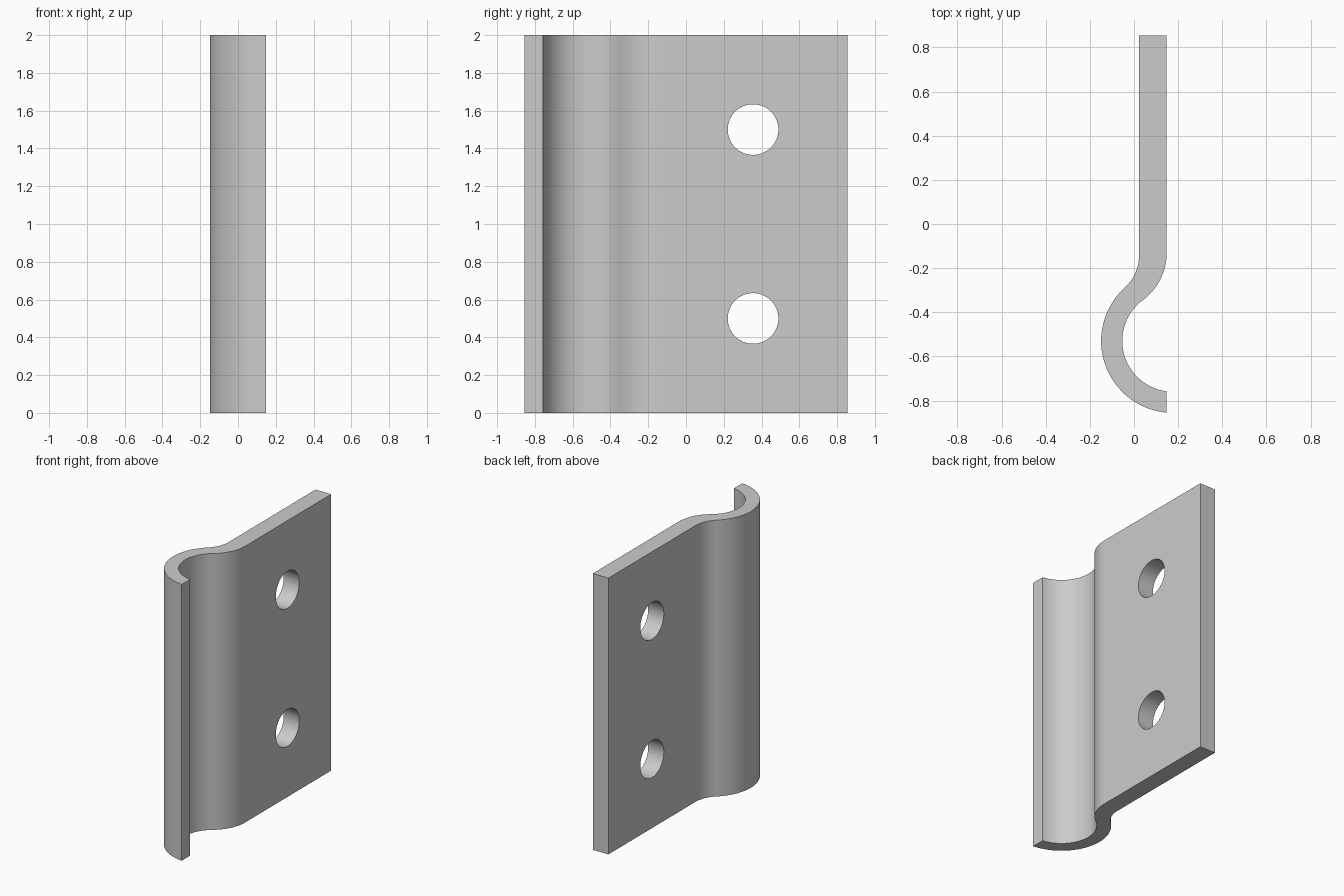
import bpy
import bmesh
from math import acos, cos, pi, sin, sqrt
from mathutils import Matrix

if "Cube" in bpy.data.objects:
    bpy.data.objects.remove(bpy.data.objects["Cube"], do_unlink=True)

HEIGHT = 2.0
X_MAX, X_IN, Y_MAX = 0.148, 0.023, 0.855      # flat leaf faces and end
CX, CY = 0.177, -0.53                         # centre of the rolled hook
R_OUT, R_IN = 0.326, 0.23
HOLE_Y, HOLE_R = 0.355, 0.134

grey = bpy.data.materials.new("plain_grey")
grey.use_nodes = True
colour = (0.6, 0.6, 0.6, 1)
grey.diffuse_color = colour
grey.node_tree.nodes["Principled BSDF"].inputs["Base Color"].default_value = colour


def arc(cx, cy, r, a0, a1, n):
    steps = [a0 + (a1 - a0) * i / n for i in range(n + 1)]
    return [(cx + r * cos(a), cy + r * sin(a)) for a in steps]


def side(leaf_x, hook_r, bend_r):
    """One side of the profile: leaf end, tangent bend, then the hook."""
    bend_x = leaf_x - bend_r
    reach = hook_r + bend_r
    turn = acos((CX - bend_x) / reach)
    bend_y = CY + reach * sin(turn)
    stop = pi + acos((CX - X_MAX) / hook_r)   # hook is trimmed at the leaf face
    points = [(leaf_x, Y_MAX)]
    points += arc(bend_x, bend_y, bend_r, 0, -turn, 16)
    points += arc(CX, CY, hook_r, pi - turn, stop, 48)[1:]
    return points


def finish(bm, name):
    bmesh.ops.recalc_face_normals(bm, faces=bm.faces)
    mesh = bpy.data.meshes.new(name)
    bm.to_mesh(mesh)
    bm.free()
    obj = bpy.data.objects.new(name, mesh)
    bpy.context.collection.objects.link(obj)
    mesh.materials.append(grey)
    return obj


# Hinge leaf: extruded profile
profile = side(X_IN, R_OUT, 0.2) + side(X_MAX, R_IN, 0.267)[::-1]
bm = bmesh.new()
base = bm.faces.new([bm.verts.new((x, y, 0)) for x, y in profile])
top = bmesh.ops.extrude_face_region(bm, geom=[base])["geom"]
bmesh.ops.translate(bm, vec=(0, 0, HEIGHT),
                    verts=[v for v in top if isinstance(v, bmesh.types.BMVert)])
leaf = finish(bm, "hinge_leaf")

# Screw holes
bm = bmesh.new()
for z in (0.5, 1.5):
    place = Matrix.Translation((0.08, HOLE_Y, z)) @ Matrix.Rotation(pi / 2, 4, 'Y')
    bmesh.ops.create_cone(bm, cap_ends=True, segments=64, radius1=HOLE_R,
                          radius2=HOLE_R, depth=0.4, matrix=place)
cutter = finish(bm, "hole_cutter")
cutter.hide_render = True

cut = leaf.modifiers.new("screw_holes", 'BOOLEAN')
cut.operation = 'DIFFERENCE'
cut.solver = 'EXACT'
cut.object = cutter
bpy.ops.object.select_all(action='DESELECT')
bpy.context.view_layer.objects.active = leaf
leaf.select_set(True)
bpy.ops.object.modifier_apply(modifier=cut.name)
bpy.data.objects.remove(cutter, do_unlink=True)

# Smooth bends and hole walls, flat leaf faces
bpy.ops.object.shade_smooth_by_angle(angle=pi / 6)
for face in leaf.data.polygons:
    if abs(face.normal.x) > 0.9999 and face.area > 0.1:
        face.use_smooth = False
